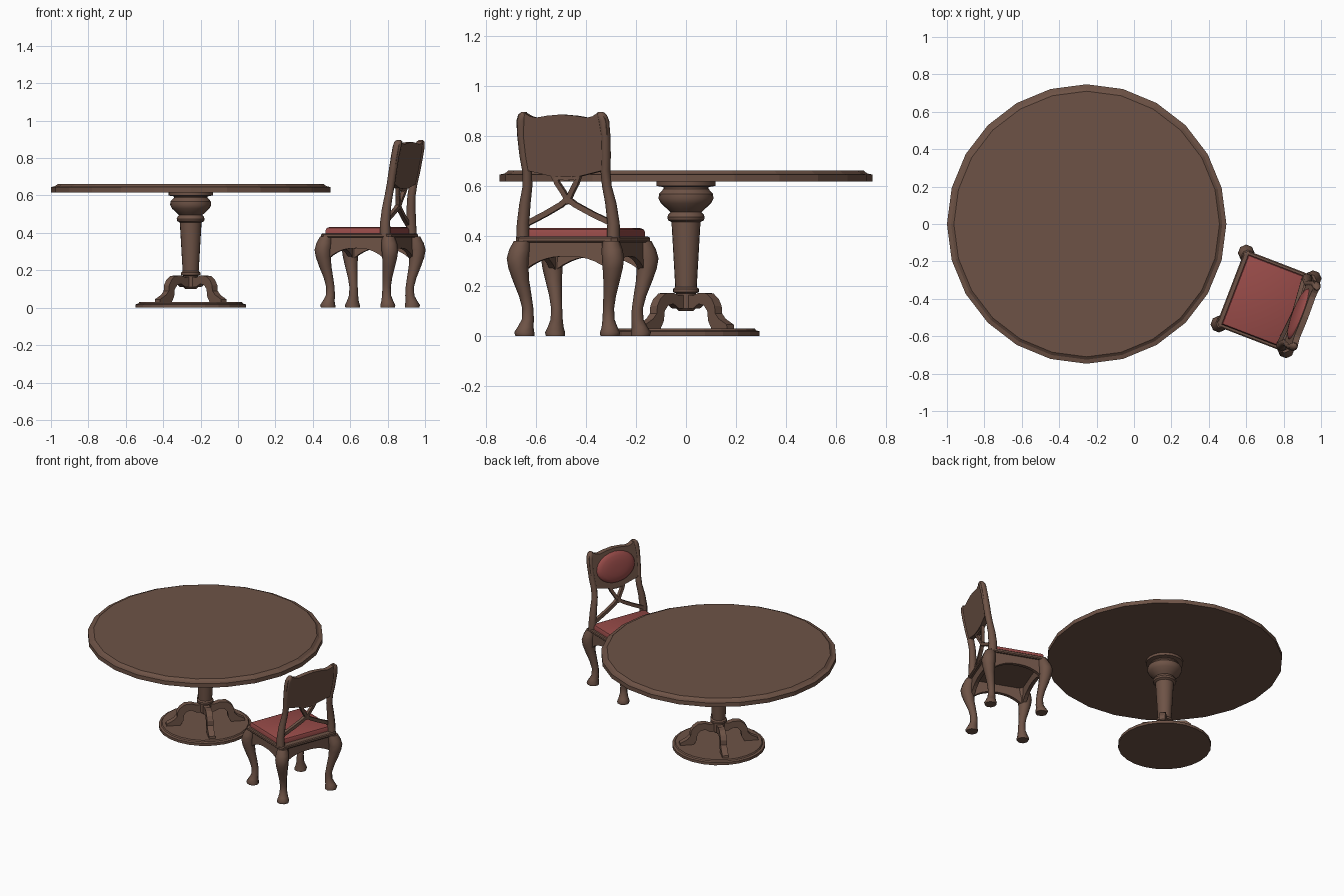
import bpy, bmesh, math
from mathutils import Matrix, Vector

if "Cube" in bpy.data.objects:
    bpy.data.objects.remove(bpy.data.objects["Cube"])


def material(name, rgb):
    m = bpy.data.materials.new(name)
    m.diffuse_color = (*rgb, 1)
    m.use_nodes = True
    m.node_tree.nodes["Principled BSDF"].inputs["Base Color"].default_value = m.diffuse_color
    return m


WOOD = material("brown wood", (0.155, 0.086, 0.061))
RED = material("red upholstery", (0.31, 0.07, 0.065))
TABLE = Matrix.Translation((-0.253, 0, 0))
# chair space: x = towards the chair back, y = sideways
CHAIR = Matrix.Translation((0.54, -0.35, 0)) @ Matrix.Rotation(math.radians(-21), 4, 'Z')


def finish(name, bm, mat, matrix, smooth=None):
    bmesh.ops.remove_doubles(bm, verts=bm.verts, dist=1e-5)
    bmesh.ops.recalc_face_normals(bm, faces=bm.faces)
    me = bpy.data.meshes.new(name)
    bm.to_mesh(me)
    bm.free()
    me.materials.append(mat)
    ob = bpy.data.objects.new(name, me)
    bpy.context.collection.objects.link(ob)
    ob.matrix_world = matrix
    if smooth:
        bpy.ops.object.select_all(action='DESELECT')
        ob.select_set(True)
        bpy.context.view_layer.objects.active = ob
        bpy.ops.object.shade_smooth_by_angle(angle=math.radians(smooth))
    return ob


def loft(name, rings, mat, matrix, smooth=None):
    """Skin a list of equal-length point rings and cap both ends."""
    bm = bmesh.new()
    vs = [[bm.verts.new(p) for p in r] for r in rings]
    n = len(vs[0])
    for a, b in zip(vs, vs[1:]):
        for i in range(n):
            j = (i + 1) % n
            bm.faces.new((a[i], a[j], b[j], b[i]))
    bm.faces.new(vs[0])
    bm.faces.new(vs[-1])
    return finish(name, bm, mat, matrix, smooth)


def circle(cx, cy, z, rx, ry, n, turn=0.0):
    return [(cx + rx * math.cos(turn + 2 * math.pi * i / n),
             cy + ry * math.sin(turn + 2 * math.pi * i / n), z) for i in range(n)]


def lathe(name, profile, n, smooth=None):
    return loft(name, [circle(0, 0, z, r, r, n) for r, z in profile], WOOD, TABLE, smooth)


def mirrored(half):
    """Complete a (side, z) outline given from bottom centre to top centre."""
    return half + [(-u, z) for u, z in reversed(half) if u > 1e-6]


# ---------- table ----------
lathe("table_top", [(0.747, 0.617), (0.747, 0.645), (0.725, 0.65), (0.71, 0.662)], 24)
lathe("table_column", [
    (0.03, 0.10), (0.04, 0.11), (0.04, 0.17), (0.052, 0.175), (0.052, 0.188), (0.043, 0.195),
    (0.058, 0.455), (0.072, 0.463), (0.075, 0.475), (0.070, 0.487), (0.062, 0.495),
    (0.075, 0.507), (0.100, 0.53), (0.110, 0.55), (0.108, 0.568), (0.090, 0.588),
    (0.090, 0.595), (0.118, 0.600), (0.118, 0.62)], 20, 35)
lathe("table_base", [(0.295, 0), (0.295, 0.018), (0.28, 0.022), (0.275, 0.030)], 24)

# scrolled braces between column and base disc (radius, z)
BRACE = [(0.02, 0.165), (0.06, 0.162), (0.09, 0.172), (0.135, 0.17), (0.165, 0.148),
         (0.182, 0.12), (0.184, 0.09), (0.205, 0.068), (0.25, 0.045), (0.252, 0.026),
         (0.165, 0.026), (0.145, 0.06), (0.14, 0.10), (0.12, 0.122), (0.09, 0.128),
         (0.06, 0.11), (0.02, 0.11)]
for k in range(4):
    spin = Matrix.Rotation(math.radians(45 + 90 * k), 4, 'Z')
    loft("table_brace", [[(r, s, z) for r, z in BRACE] for s in (-0.02, 0.02)],
         WOOD, TABLE @ spin)

# ---------- chair seat ----------
def slab(z, grow):
    x0, x1, y, c = -0.02 - grow, 0.37 + grow, 0.212 + grow, 0.02
    return [(x0 + c, -y, z), (x1 - c, -y, z), (x1, -y + c, z), (x1, y - c, z),
            (x1 - c, y, z), (x0 + c, y, z), (x0, y - c, z), (x0, -y + c, z)]


loft("seat_frame", [slab(0.374, 0.0), slab(0.38, 0.006), slab(0.392, 0.006), slab(0.397, 0)],
     WOOD, CHAIR)


def pad(z, inset):
    x0, x1, y = inset, 0.335 - inset, 0.2 - inset
    return [(x0, -y, z), (x1, -y, z), (x1, y, z), (x0, y, z)]


loft("seat_cushion", [pad(0.39, 0), pad(0.415, 0), pad(0.426, 0.005), pad(0.431, 0.016)],
     RED, CHAIR, 40)

# curved aprons under the seat frame
def apron(half_len):
    n = 12
    top = [(half_len, 0.38), (-half_len, 0.38)]
    arch = []
    for i in range(n + 1):
        t = -1 + 2 * i / n
        arch.append((t * half_len, 0.318 - 0.055 * abs(t) ** 2.5))
    return top + arch


for x in (0.0, 0.345):
    loft("apron_cross", [[(x + d, u, z) for u, z in apron(0.18)] for d in (-0.012, 0.012)],
         WOOD, CHAIR)
for y in (-0.19, 0.19):
    loft("apron_side", [[(0.175 + u, y + d, z) for u, z in apron(0.16)] for d in (-0.012, 0.012)],
         WOOD, CHAIR)

# ---------- cabriole legs: (z, outward offset, half width) ----------
LEG = [(0.0, 0.182, 0.036), (0.014, 0.184, 0.038), (0.035, 0.180, 0.030), (0.065, 0.173, 0.023),
       (0.11, 0.173, 0.021), (0.16, 0.181, 0.024), (0.22, 0.194, 0.031), (0.27, 0.202, 0.038),
       (0.31, 0.204, 0.042), (0.345, 0.198, 0.040), (0.38, 0.190, 0.032)]
for sx, where in ((-1, "front"), (1, "back")):
    for sy in (-1, 1):
        loft(where + "_leg",
             [circle(0.178 + sx * (o - 0.012), sy * o, z, h * 1.06, h * 1.06, 8, math.pi / 8)
              for z, o, h in LEG], WOOD, CHAIR, 50)

# ---------- chair back ----------
# stiles: (z, side, back, half width, half depth)
STILE = [(0.385, 0.194, 0.340, 0.025, 0.028), (0.45, 0.194, 0.338, 0.023, 0.026),
         (0.53, 0.184, 0.342, 0.021, 0.023), (0.60, 0.170, 0.350, 0.018, 0.021),
         (0.66, 0.168, 0.361, 0.018, 0.021), (0.72, 0.175, 0.373, 0.018, 0.021),
         (0.80, 0.179, 0.388, 0.018, 0.021), (0.86, 0.175, 0.399, 0.021, 0.022),
         (0.885, 0.168, 0.403, 0.019, 0.020), (0.896, 0.164, 0.405, 0.010, 0.012)]
for sy in (-1, 1):
    loft("back_stile",
         [circle(b, sy * u, z, d * 1.06, w * 1.06, 8, math.pi / 8) for z, u, b, w, d in STILE],
         WOOD, CHAIR, 50)


def lean(z):
    return 0.357 + 0.185 * (z - 0.635)


PANEL = mirrored([(0, 0.635), (0.06, 0.638), (0.12, 0.652), (0.165, 0.662), (0.178, 0.70),
                  (0.189, 0.76), (0.193, 0.82), (0.190, 0.865), (0.176, 0.888), (0.155, 0.891),
                  (0.135, 0.879), (0.11, 0.873), (0.06, 0.881), (0, 0.886)])
loft("back_panel", [[(lean(z) + d, u, z) for u, z in PANEL] for d in (-0.016, 0.016)],
     WOOD, CHAIR)

# oval back cushion, domed towards the sitter
rings = []
for depth, s in ((0.0, 1.0), (0.017, 1.0), (0.027, 0.93), (0.035, 0.78), (0.041, 0.5), (0.043, 0.2)):
    ring = []
    for i in range(24):
        a = 2 * math.pi * i / 24
        z = 0.765 + 0.1 * s * math.sin(a)
        ring.append((lean(z) - depth, 0.145 * s * math.cos(a), z))
    rings.append(ring)
loft("back_cushion", rings, RED, CHAIR, 50)


# openwork splat: bars following (side, z) paths
def bar(name, path, w, d):
    out = []
    for i, (u, z) in enumerate(path):
        a, b = Vector(path[max(i - 1, 0)]), Vector(path[min(i + 1, len(path) - 1)])
        t = (b - a).normalized()
        nu, nz = -t.y * w, t.x * w
        x = lean(z)
        out.append([(x - d, u + nu, z + nz), (x + d, u + nu, z + nz),
                    (x + d, u - nu, z - nz), (x - d, u - nu, z - nz)])
    loft(name, out, WOOD, CHAIR)


for s in (-1, 1):
    bar("splat_upper", [(s * 0.055, 0.645), (s * 0.040, 0.61), (s * 0.018, 0.575),
                        (s * 0.002, 0.545), (s * -0.004, 0.53)], 0.010, 0.011)
    bar("splat_lower", [(s * -0.006, 0.553), (s * 0.03, 0.525), (s * 0.10, 0.488),
                        (s * 0.185, 0.448)], 0.011, 0.011)
bar("splat_top", [(-0.05, 0.633), (0, 0.630), (0.05, 0.633)], 0.008, 0.011)
